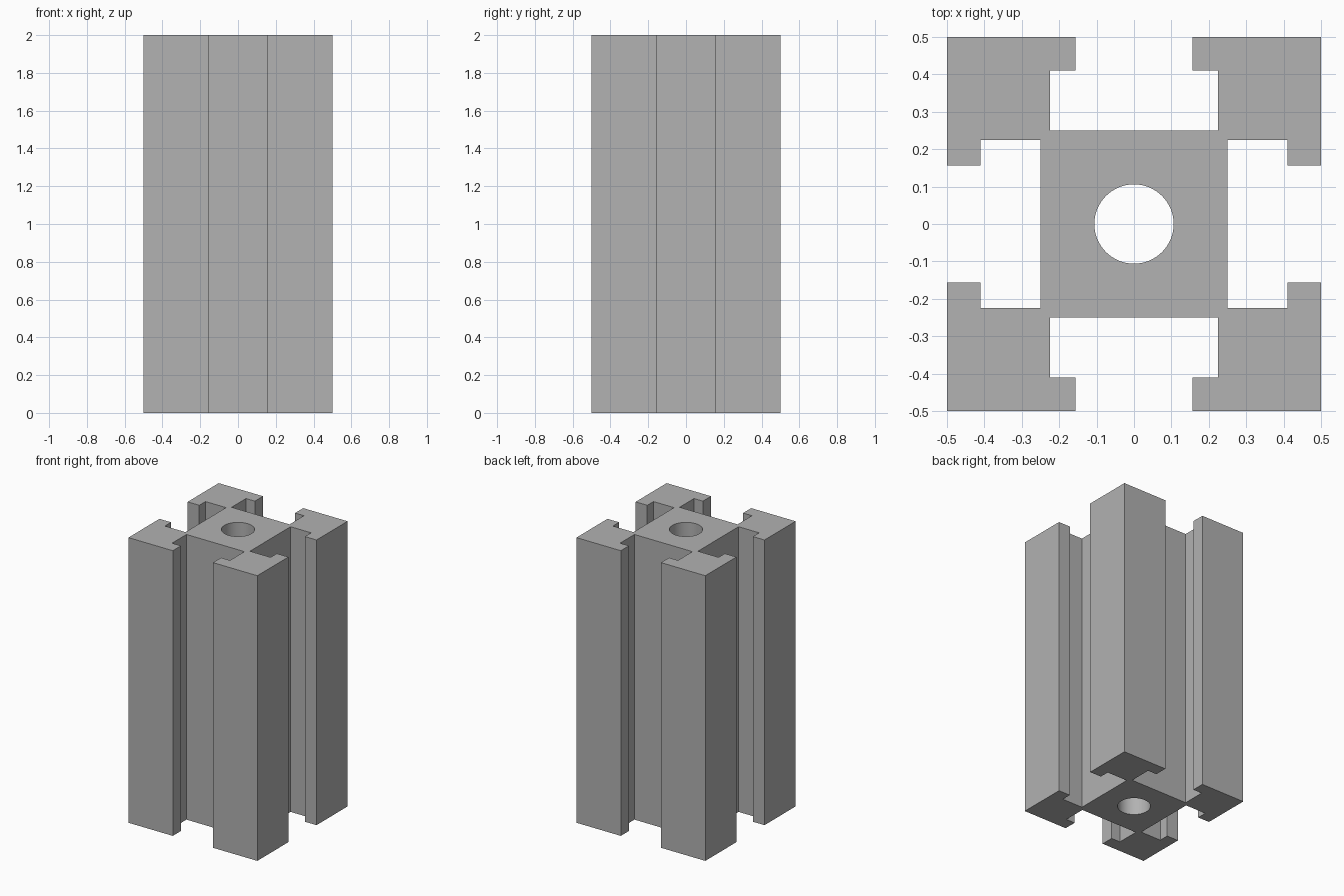
import bpy, bmesh
from math import cos, sin, pi, radians
from mathutils import Vector

cube = bpy.data.objects.get("Cube")
if cube:
    bpy.data.objects.remove(cube, do_unlink=True)

HEIGHT = 2.0
HALF = 0.5          # half width of the profile
CORE = 0.25         # half width of the central core
SLOT = 0.225        # half width of the slot behind the lips
MOUTH = 0.156       # half width of the slot opening
LIP = 0.41          # inner side of the lips
BORE = 0.106        # radius of the central hole
SIDES = 64

# Plain grey metal
metal = bpy.data.materials.new("grey_metal")
metal.use_nodes = True
colour = (0.445, 0.445, 0.445, 1)
metal.diffuse_color = colour
metal.node_tree.nodes["Principled BSDF"].inputs["Base Color"].default_value = colour

# One corner of the cross-section, turned four times about the centre
corner = [(CORE, SLOT), (LIP, SLOT), (LIP, MOUTH), (HALF, MOUTH), (HALF, HALF),
          (MOUTH, HALF), (MOUTH, LIP), (SLOT, LIP), (SLOT, CORE)]
outline = []
for turn in range(4):
    outline += corner
    corner = [(-y, x) for x, y in corner]
bore = [(BORE * cos(2 * pi * i / SIDES), BORE * sin(2 * pi * i / SIDES))
        for i in range(SIDES)]

bm = bmesh.new()


def add_loop(points):
    verts = [bm.verts.new((x, y, 0)) for x, y in points]
    return [bm.edges.new((a, b)) for a, b in zip(verts, verts[1:] + verts[:1])]


# Fill the section around the bore, then extrude it to full height
edges = add_loop(outline) + add_loop(bore)
bmesh.ops.triangle_fill(bm, edges=edges, use_beauty=True, use_dissolve=False,
                        normal=Vector((0, 0, 1)))
result = bmesh.ops.extrude_face_region(bm, geom=bm.faces[:], use_keep_orig=True)
top = [g for g in result["geom"] if isinstance(g, bmesh.types.BMVert)]
bmesh.ops.translate(bm, verts=top, vec=(0, 0, HEIGHT))
bmesh.ops.recalc_face_normals(bm, faces=bm.faces[:])

mesh = bpy.data.meshes.new("slotted_extrusion")
bm.to_mesh(mesh)
bm.free()
mesh.materials.append(metal)
extrusion = bpy.data.objects.new("slotted_extrusion", mesh)
bpy.context.collection.objects.link(extrusion)

# Smooth bore wall, crisp profile edges
bpy.ops.object.select_all(action="DESELECT")
extrusion.select_set(True)
bpy.context.view_layer.objects.active = extrusion
bpy.ops.object.shade_smooth_by_angle(angle=radians(30))
